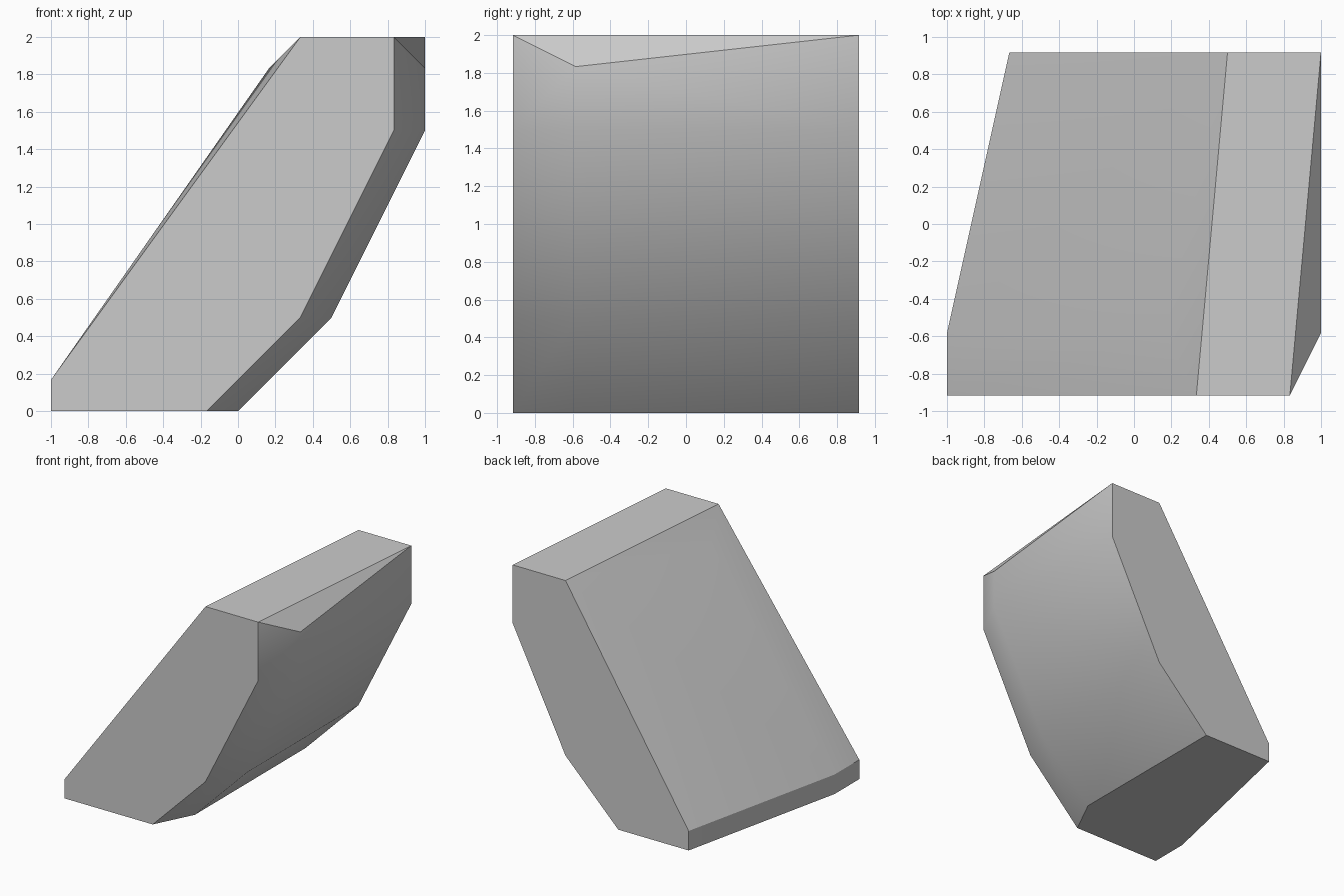
import bpy
import bmesh
import math

cube = bpy.data.objects.get("Cube")
if cube:
    bpy.data.objects.remove(cube, do_unlink=True)

U = 1 / 6  # building unit


def section(y, outline, shift=0):
    """Points of one cross-section, in units, placed at depth y."""
    return [((x + shift) * U, y * U, z * U) for x, z in outline]


# Stone colour
stone = bpy.data.materials.new("grey stone")
stone.use_nodes = True
GREY = (0.6, 0.6, 0.6, 1)
stone.diffuse_color = GREY
stone.node_tree.nodes["Principled BSDF"].inputs["Base Color"].default_value = GREY

# Cross-sections of the leaning block: front, bulging middle, back
under = [(-1, 0), (2, 3), (5, 9)]
front = under + [(5, 12), (2, 12), (-6, 1), (-6, 0)]
middle = under + [(5, 11), (0, 11), (-7, 1), (-7, 0)]
back = under + [(5, 12), (2, 12), (-5, 1), (-5, 0)]
points = (section(-5.5, front) + section(-3.5, middle, 1) + section(5.5, back, 1))

# Wrap the sections in one convex skin
bm = bmesh.new()
for p in points:
    bm.verts.new(p)
bmesh.ops.convex_hull(bm, input=bm.verts)
bmesh.ops.dissolve_limit(bm, angle_limit=math.radians(0.5),
                         verts=bm.verts, edges=bm.edges)
bmesh.ops.recalc_face_normals(bm, faces=bm.faces)
mesh = bpy.data.meshes.new("leaning_block")
bm.to_mesh(mesh)
bm.free()
mesh.materials.append(stone)

block = bpy.data.objects.new("leaning_block", mesh)
bpy.context.collection.objects.link(block)
bpy.ops.object.select_all(action="DESELECT")
block.select_set(True)
bpy.context.view_layer.objects.active = block
bpy.ops.object.shade_smooth_by_angle(angle=math.radians(30))
